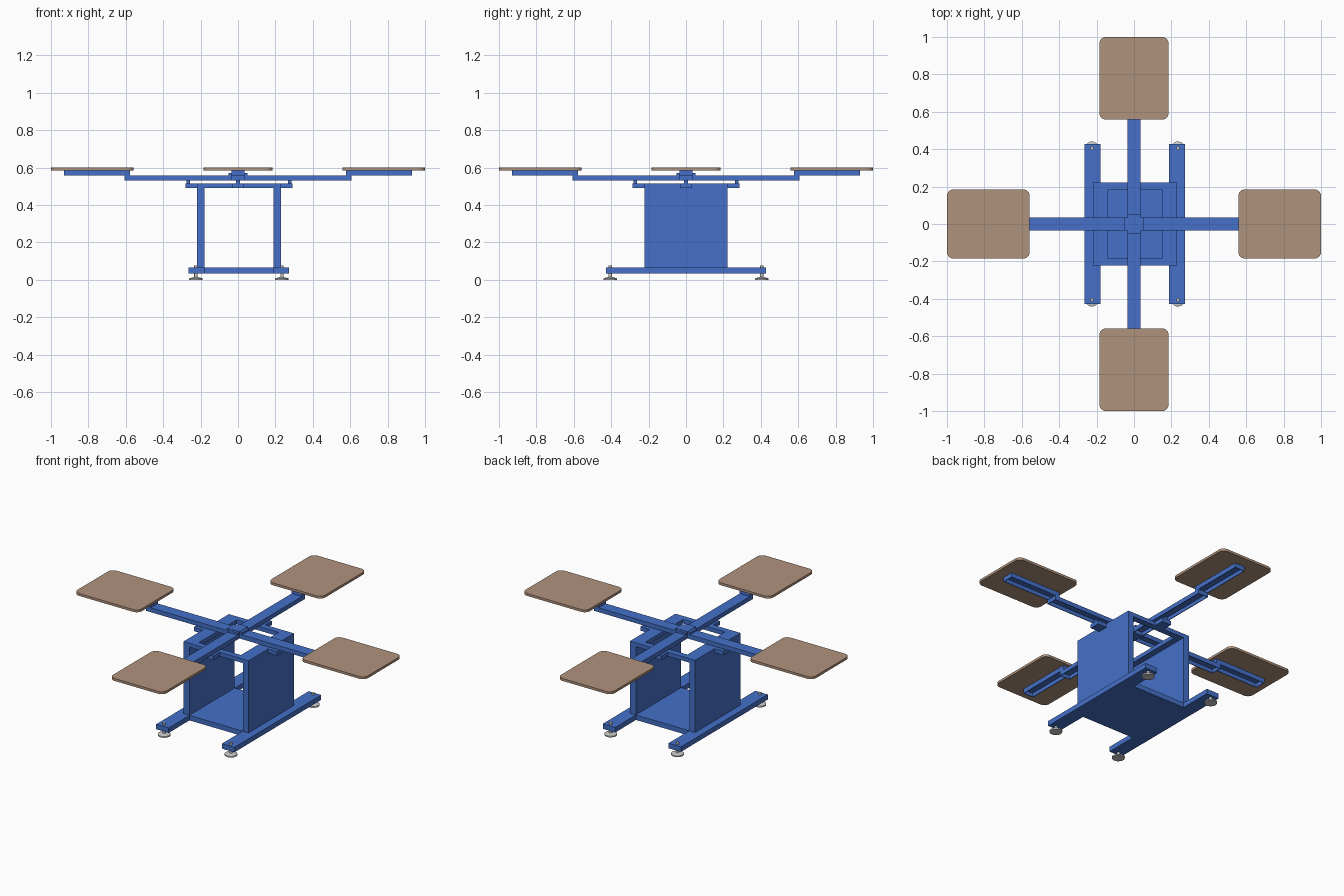
import bpy, bmesh, math
from mathutils import Matrix, Vector

if "Cube" in bpy.data.objects:
    bpy.data.objects.remove(bpy.data.objects["Cube"])


def material(name, rgb):
    m = bpy.data.materials.new(name)
    m.diffuse_color = (*rgb, 1)
    m.use_nodes = True
    m.node_tree.nodes["Principled BSDF"].inputs["Base Color"].default_value = m.diffuse_color
    return m


BLUE = material("blue_paint", (0.058, 0.162, 0.578))
WOOD = material("board", (0.434, 0.288, 0.202))
CX = 0.005  # the stand sits slightly right of the arm cross


def finish(name, bm, mat=None):
    me = bpy.data.meshes.new(name)
    bm.to_mesh(me)
    bm.free()
    ob = bpy.data.objects.new(name, me)
    bpy.context.collection.objects.link(ob)
    if mat:
        me.materials.append(mat)
    return ob


def box_bm(x, y, z):
    bm = bmesh.new()
    bmesh.ops.create_cube(bm, size=1)
    for v in bm.verts:
        v.co = Vector([(r[0] + r[1]) / 2 + c * (r[1] - r[0]) for r, c in zip((x, y, z), v.co)])
    return bm


def box(name, x, y, z, mat=BLUE):
    return finish(name, box_bm(x, y, z), mat)


def channel(name, x, y, z, open_start, turn):
    """Folded sheet channel, open below and optionally at its inner end."""
    bm = box_bm(x, y, z)
    bm.normal_update()
    gone = [f for f in bm.faces if f.normal.z < -0.9 or (open_start and f.normal.x < -0.9)]
    bmesh.ops.delete(bm, geom=gone, context='FACES')
    ob = finish(name, bm, BLUE)
    s = ob.modifiers.new("sheet", 'SOLIDIFY')
    s.thickness, s.offset, s.use_even_offset = 0.004, -1, True
    ob.rotation_euler.z = turn
    return ob


# Base rails, side walls and floor
for side, s in (("left", -1), ("right", 1)):
    box(side + "_base_rail", sorted((CX + s * 0.183, CX + s * 0.269)), (-0.427, 0.427), (0.035, 0.066))
    box(side + "_wall", sorted((CX + s * 0.184, CX + s * 0.224)), (-0.223, 0.223), (0.066, 0.492))
box("floor_plate", (CX - 0.183, CX + 0.183), (-0.223, 0.223), (0.035, 0.066))

# Top frame: four strips around the opening
for side, s in (("left", -1), ("right", 1)):
    box(side + "_top_strip", sorted((CX + s * 0.145, CX + s * 0.224)), (-0.223, 0.223), (0.49, 0.515))
for side, s in (("front", -1), ("back", 1)):
    box(side + "_top_strip", (CX - 0.145, CX + 0.145), sorted((s * 0.185, s * 0.223)), (0.49, 0.515))

# Levelling feet with threaded stems
for sx in (-1, 1):
    for sy in (-1, 1):
        bm = bmesh.new()
        for r1, r2, z0, z1 in ((0.036, 0.036, 0, 0.008), (0.036, 0.014, 0.008, 0.014),
                               (0.009, 0.009, 0.012, 0.077)):
            bmesh.ops.create_cone(bm, cap_ends=True, segments=24, radius1=r1, radius2=r2, depth=z1 - z0,
                                  matrix=Matrix.Translation((CX + sx * 0.23, sy * 0.405, (z0 + z1) / 2)))
        ob = finish("levelling_foot", bm)
        bpy.context.view_layer.objects.active = ob
        ob.select_set(True)
        bpy.ops.object.shade_smooth_by_angle(angle=math.radians(30))
        ob.select_set(False)

# Four arms, each with a raised holder, a board and a rest tab
for i, side in enumerate(("right", "back", "left", "front")):
    turn = i * math.pi / 2
    channel(side + "_arm", (0.034, 0.608), (-0.035, 0.035), (0.53, 0.557), True, turn)
    channel(side + "_board_holder", (0.577, 0.93), (-0.035, 0.035), (0.557, 0.585), False, turn)

    # Board with rounded corners
    bm = box_bm((0.558, 1.0), (-0.185, 0.185), (0.585, 0.6))
    upright = [e for e in bm.edges if abs(e.verts[0].co.z - e.verts[1].co.z) > 0.01]
    bmesh.ops.bevel(bm, geom=upright, offset=0.035, segments=6, profile=0.5, affect='EDGES')
    finish(side + "_board", bm, WOOD).rotation_euler.z = turn

    # Tab and stop pin under the arm
    shift = CX if i % 2 == 0 else 0
    c = math.cos(turn) * shift
    for name, x, y, z in (("_rest_tab", (0.222, 0.287), (-0.032, 0.032), (0.49, 0.515)),
                          ("_stop_pin", (0.262, 0.28), (-0.01, 0.01), (0.515, 0.535))):
        ob = box(side + name, (x[0] + c, x[1] + c), y, z)
        ob.rotation_euler.z = turn

# Hub clamp where the arms cross
box("hub_core", (-0.035, 0.035), (-0.035, 0.035), (0.53, 0.572))
box("hub_clamp_x", (-0.052, 0.052), (-0.034, 0.034), (0.556, 0.57))
box("hub_clamp_y", (-0.034, 0.034), (-0.052, 0.052), (0.556, 0.57))
